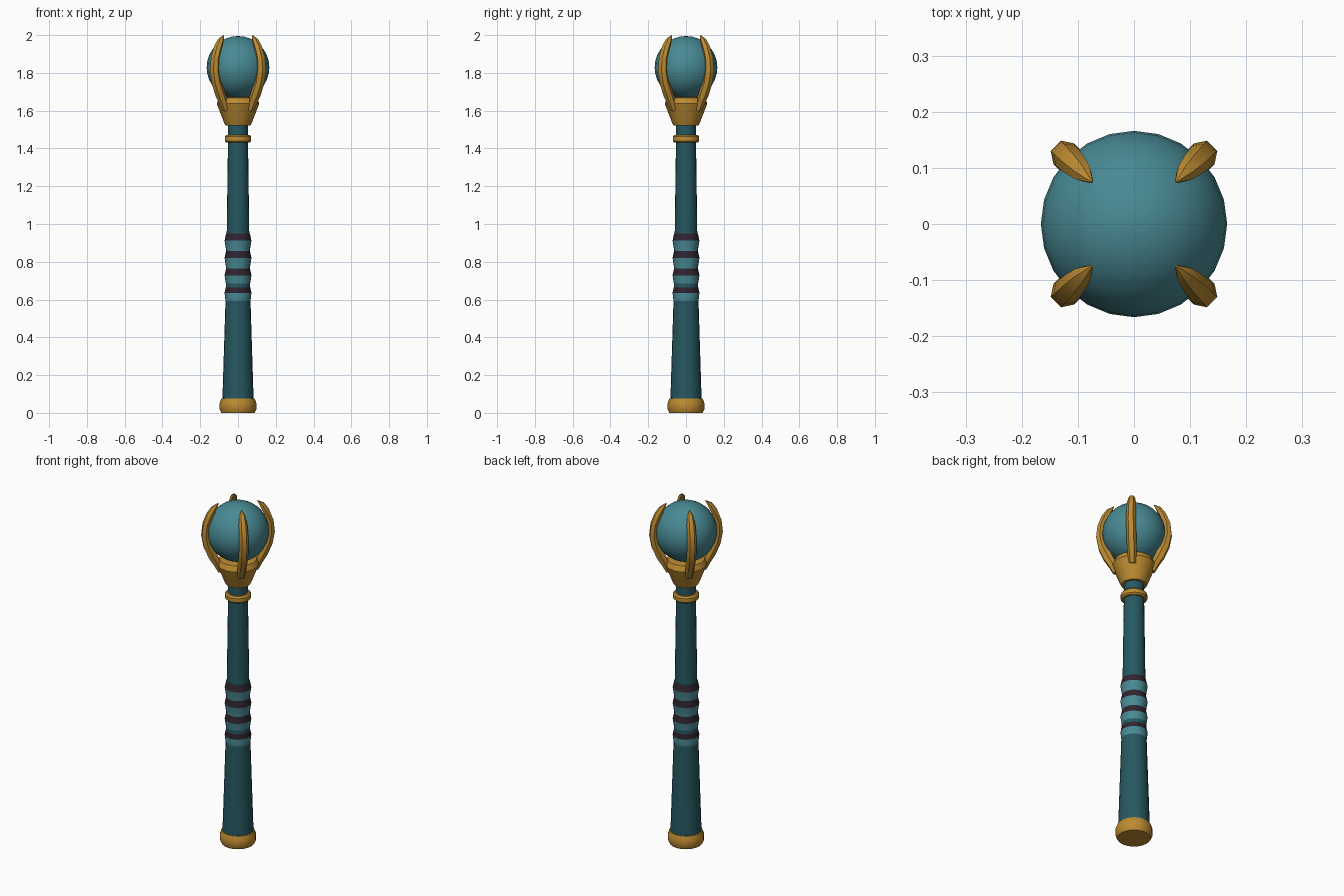
import bpy, bmesh, math
from mathutils import Vector

if "Cube" in bpy.data.objects:
    bpy.data.objects.remove(bpy.data.objects["Cube"])


def material(name, rgb):
    m = bpy.data.materials.new(name)
    lin = [((c / 255 + 0.055) / 1.055) ** 2.4 for c in rgb]
    m.diffuse_color = (*lin, 1)
    m.use_nodes = True
    m.node_tree.nodes["Principled BSDF"].inputs["Base Color"].default_value = m.diffuse_color
    return m


GOLD = material("gold", (190, 140, 50))
TEAL = material("light teal", (72, 137, 147))
DEEP = material("deep teal", (38, 88, 96))
DARK = material("dark plum", (48, 36, 48))


def finish(name, bm, mats, angle):
    bmesh.ops.recalc_face_normals(bm, faces=bm.faces)
    me = bpy.data.meshes.new(name)
    bm.to_mesh(me)
    bm.free()
    ob = bpy.data.objects.new(name, me)
    bpy.context.collection.objects.link(ob)
    for m in mats:
        me.materials.append(m)
    bpy.ops.object.select_all(action='DESELECT')
    ob.select_set(True)
    bpy.context.view_layer.objects.active = ob
    bpy.ops.object.shade_smooth_by_angle(angle=math.radians(angle))
    return ob


def skin(bm, rings, rule=None):
    """Join rings of points with quads and cap both ends."""
    loops = [[bm.verts.new(p) for p in ring] for ring in rings]
    n = len(loops[0])
    for k in range(len(loops) - 1):
        a, b = loops[k], loops[k + 1]
        for i in range(n):
            j = (i + 1) % n
            f = bm.faces.new((a[i], a[j], b[j], b[i]))
            f.material_index = rule(k) if rule else 0
    bm.faces.new(loops[0][::-1])
    bm.faces.new(loops[-1])


def lathe(name, profile, mats, sides=20, rule=None, angle=30):
    bm = bmesh.new()
    rings = [[(r * math.cos(t), r * math.sin(t), z)
              for t in (2 * math.pi * i / sides for i in range(sides))]
             for r, z in profile]
    skin(bm, rings, rule)
    return finish(name, bm, mats, angle)


# Pommel and tapered shaft
lathe("pommel", [(.087, 0), (.097, .02), (.097, .052), (.088, .076)], [GOLD])
lathe("shaft", [(.083, .06), (.066, .60), (.060, .93), (.053, 1.44), (.053, 1.54)], [DEEP])

# Grip: flared wraps, light below and dark above
grip = [(.066, .59)]
for i in range(4):
    z = .635 + i * .0925
    grip += [(.071, z), (.063, z + .038)]
    if i < 3:
        grip.append((.0632, z + .042))
lathe("grip", grip, [TEAL, DARK], rule=lambda k: 1 if k % 3 == 1 else 0, angle=20)

# Collar ring and flared socket
lathe("collar", [(.062, 1.432), (.070, 1.44), (.070, 1.462), (.062, 1.472)], [GOLD])
lathe("socket", [(.066, 1.522), (.075, 1.54), (.113, 1.638), (.100, 1.668), (.050, 1.672)], [GOLD])

# Orb
bm = bmesh.new()
bmesh.ops.create_uvsphere(bm, u_segments=24, v_segments=16, radius=.166)
bmesh.ops.translate(bm, verts=bm.verts, vec=(0, 0, 1.829))
finish("orb", bm, [TEAL], 40)

# Four faceted claws on the diagonals: height, inner radius, outer radius, half width
CLAW = [(1.60, .085, .108, .018), (1.645, .092, .130, .024), (1.69, .112, .157, .026),
        (1.75, .142, .184, .026), (1.815, .157, .197, .026), (1.88, .155, .190, .025),
        (1.935, .136, .168, .023), (1.975, .117, .141, .017), (1.999, .104, .108, .002)]
for q in range(4):
    t = math.radians(45 + 90 * q)
    out = Vector((math.cos(t), math.sin(t), 0))
    side = Vector((-out.y, out.x, 0))
    rings = []
    for n, (z, ri, ro, w) in enumerate(CLAW):
        # Tilt each section so that it stays square to the curve
        a, b = CLAW[max(n - 1, 0)], CLAW[min(n + 1, len(CLAW) - 1)]
        slope = (b[1] + b[2] - a[1] - a[2]) / 2 / (b[0] - a[0])
        mid = (ri + ro) / 2

        def point(r, s):
            dz = -(r - mid) * max(-.5, min(.5, slope)) * .8
            return out * r + side * s * w + Vector((0, 0, min(z + dz, 2.0)))

        rings.append([point(ri, -.6), point(mid, -1), point(ro, -.5),
                      point(ro, .5), point(mid, 1), point(ri, .6)])
    bm = bmesh.new()
    skin(bm, rings)
    finish("claw_%d" % (q + 1), bm, [GOLD], 30)
